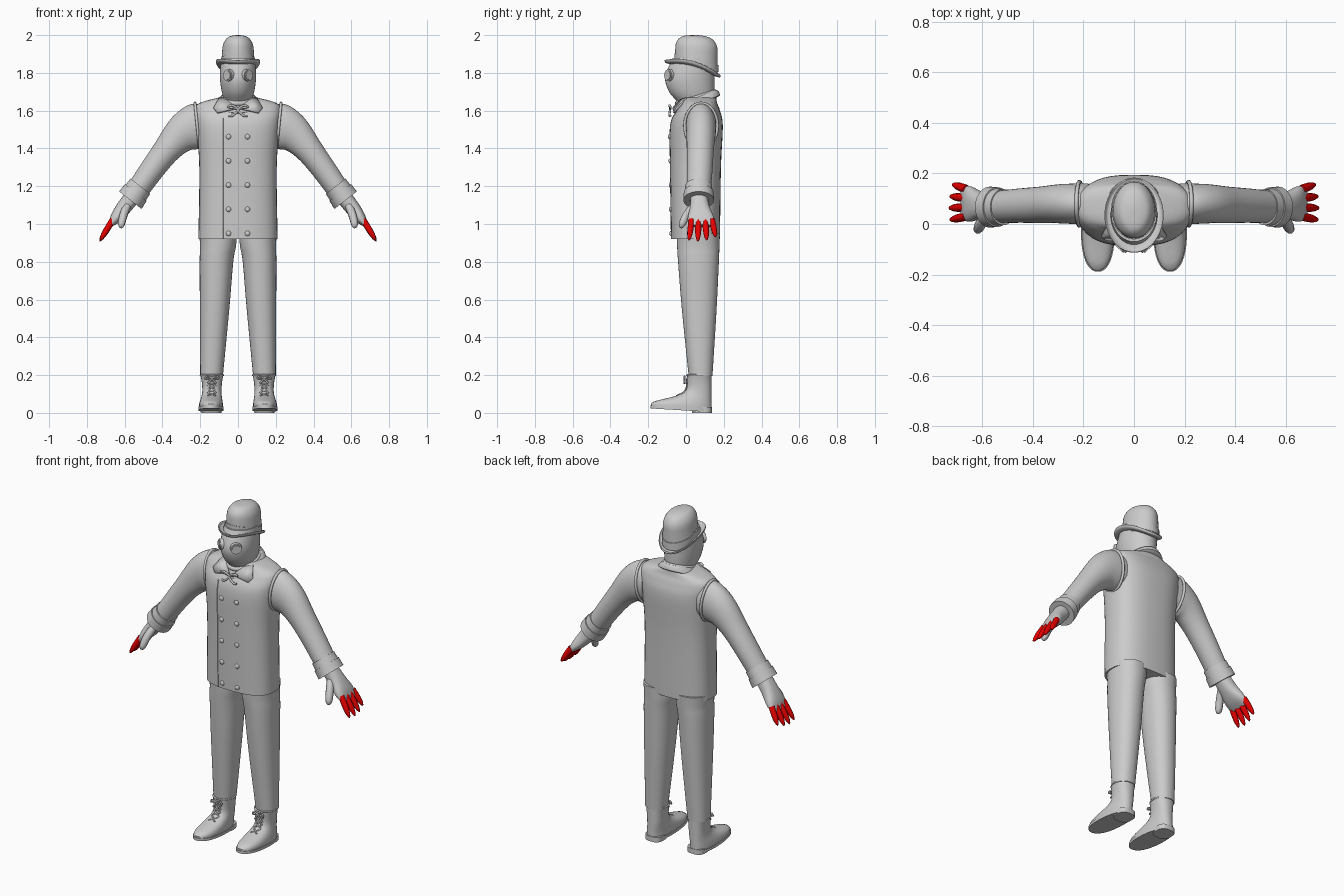
import bpy, bmesh, math
from mathutils import Vector

if "Cube" in bpy.data.objects:
    bpy.data.objects.remove(bpy.data.objects["Cube"])


def material(name, red, green, blue):
    mat = bpy.data.materials.new(name)
    mat.use_nodes = True
    mat.diffuse_color = (red, green, blue, 1)
    mat.node_tree.nodes["Principled BSDF"].inputs["Base Color"].default_value = mat.diffuse_color
    return mat


GREY = material("cloth grey", .6, .6, .6)
RED = material("finger red", .8, 0, 0)


def smooth(points, steps=4):
    """Catmull-Rom interpolation of equal-length tuples."""
    padded = [points[0], *points, points[-1]]
    result = []
    for before, start, end, after in zip(padded, padded[1:], padded[2:], padded[3:]):
        for k in range(steps):
            t = k / steps
            result.append(tuple(
                b + t / 2 * (c - a + t * (2 * a - 5 * b + 4 * c - d + t * (3 * (b - c) + d - a)))
                for a, b, c, d in zip(before, start, end, after)))
    return result + [tuple(points[-1])]


def power(value, exponent):
    return math.copysign(abs(value) ** exponent, value)


def angles(count):
    return [2 * math.pi * i / count for i in range(count)]


def finish(name, bm, mirror=False):
    bmesh.ops.recalc_face_normals(bm, faces=bm.faces[:])
    mesh = bpy.data.meshes.new(name)
    bm.to_mesh(mesh)
    bm.free()
    part = bpy.data.objects.new(name, mesh)
    bpy.context.collection.objects.link(part)
    mesh.materials.append(GREY)
    bpy.ops.object.select_all(action='DESELECT')
    part.select_set(True)
    bpy.context.view_layer.objects.active = part
    bpy.ops.object.shade_smooth_by_angle(angle=math.radians(40))
    if mirror:
        part.modifiers.new("mirror", 'MIRROR')
    return part


def ring(x, y, z, wide, deep, tilt=0, slope=0):
    return x, y, z, wide, deep, tilt, slope


def loft(name, rings, squareness=2, mirror=False, steps=4, bend=0):
    """Skin a stack of rounded outlines and cap both ends."""
    bm = bmesh.new()
    rows = []
    for x, y, z, wide, deep, tilt, slope in smooth(rings, steps):
        row = []
        for angle in angles(40):
            u = wide * power(math.cos(angle), 2 / squareness)
            v = deep * power(math.sin(angle), 2 / squareness)
            across = x + u * math.cos(math.radians(tilt))
            up = z + u * math.sin(math.radians(tilt)) + slope * v + bend * across ** 2
            row.append(bm.verts.new((across, y + v, up)))
        rows.append(row)
    for low, high in zip(rows, rows[1:]):
        for i in range(len(low)):
            bm.faces.new((low[i - 1], low[i], high[i], high[i - 1]))
    bm.faces.new(rows[0])
    bm.faces.new(rows[-1])
    return finish(name, bm, mirror)


def cord(name, paths, radius, mat=GREY, pointed=False, closed=False):
    """Round tubes along smoothed paths, with optional rounded tips."""
    curve = bpy.data.curves.new(name, 'CURVE')
    curve.dimensions = '3D'
    curve.bevel_depth, curve.bevel_resolution, curve.use_fill_caps = radius, 2, True
    for path in paths:
        points = smooth(path, 1 if closed else 4)
        spline = curve.splines.new('POLY')
        spline.points.add(len(points) - 1)
        for i, (target, point) in enumerate(zip(spline.points, points)):
            target.co = (*point, 1)
            if pointed:
                target.radius = 1.05 - (i / (len(points) - 1)) ** 5
        spline.use_cyclic_u = closed
    curve.materials.append(mat)
    bpy.context.collection.objects.link(bpy.data.objects.new(name, curve))


def both(path):
    return [[(side * x, y, z) for x, y, z in path] for side in (1, -1)]


def loop(centre, first, second):
    """Closed ellipse spanned by two half-axes."""
    return [tuple(Vector(centre) + Vector(first) * math.cos(a) + Vector(second) * math.sin(a))
            for a in angles(32)]


# Jacket body
SQUARE = 2.6
jacket = [ring(0, .05, .92, .21, .13), ring(0, .05, 1.3, .205, .135),
          ring(0, .055, 1.52, .222, .14), ring(0, .065, 1.6, .23, .115),
          ring(0, .07, 1.64, .205, .095), ring(0, .07, 1.67, .1, .09)]
loft("jacket", jacket, SQUARE)


def jacket_front(x, z):
    """Point on the front of the jacket."""
    _, y, _, wide, deep, _, _ = min(smooth(jacket, 20), key=lambda r: abs(r[2] - z))
    return x, y - deep * (1 - abs(x / wide) ** SQUARE) ** (1 / SQUARE), z


# Overlapping front edge and two columns of buttons
cord("jacket_front_edge", [[jacket_front(-.08, .92 + .04 * i) for i in range(17)]], .003)
bm = bmesh.new()
for row in range(5):
    for x in (-.05, .05):
        button = bmesh.ops.create_uvsphere(bm, u_segments=14, v_segments=8, radius=.014)["verts"]
        bmesh.ops.scale(bm, vec=(1, .6, 1), verts=button)
        bmesh.ops.translate(bm, vec=jacket_front(x, .95 + .128 * row), verts=button)
finish("jacket_buttons", bm)

# Armhole seams
cord("armhole_seam", both(loop((.216, .08, 1.52), (0, .087, 0), (.012, 0, .12))), .008, closed=True)

# Sleeves
loft("sleeve", [ring(.18, .08, 1.52, .11, .08, 88), ring(.235, .08, 1.515, .12, .08, 82),
                ring(.3, .08, 1.48, .1, .077, 64), ring(.37, .076, 1.4, .075, .072, 42),
                ring(.45, .073, 1.295, .065, .068, 38), ring(.535, .068, 1.175, .06, .064, 38)],
     mirror=True)


def along_arm(start, end, sizes):
    """Rings square to the forearm from (position, half width, half depth)."""
    return [ring(*Vector(start).lerp(Vector(end), t), wide, deep, 38) for t, wide, deep in sizes]


# Turned cuffs with a step, and gloved hands
step = ((0, .055), (0, .066), (.45, .068), (.45, .073), (1, .075), (1, .065))
loft("cuff", along_arm((.517, .067, 1.2), (.57, .067, 1.126), [(t, s, s * 1.08) for t, s in step]),
     mirror=True, steps=1)
loft("hand", along_arm((.555, .067, 1.15), (.68, .083, .99),
                       ((0, .042, .045), (.4, .04, .052), (.75, .03, .07), (1, .01, .065))),
     2.4, mirror=True)
cord("thumb", both([(.585, .045, 1.1), (.605, .005, 1.05), (.617, -.02, 1), (.617, -.025, .977)]),
     .021, pointed=True)

# Coloured fingers, fanned out and longest in the middle
for i, finger in enumerate(("index", "middle", "ring", "little")):
    reach = 1 - .05 * (i - 1) ** 2
    base = Vector((.663, .03 + .036 * i, 1.022))
    tip = base + Vector((.07 * reach, .011 * i - .014, -.115 * reach))
    cord(finger + "_finger", both([tuple(base.lerp(tip, k / 3)) for k in range(4)]),
         .016, RED, pointed=True)

# Trousers
loft("trouser_leg", [ring(.105, .065, .95, .1, .115), ring(.106, .065, .88, .095, .112),
                     ring(.114, .066, .8, .089, .108), ring(.124, .07, .55, .078, .092),
                     ring(.14, .077, .195, .06, .063)], 2.2, mirror=True)


# Boots: the toe bulge fades out with height
HEEL = .135


def toe(z):
    return math.exp(-(max(z - .04, 0) / .045) ** 2)


def boot_front(z):
    return .005 - .19 * toe(z)


boot = []
for i in range(19):
    z = .02 + .01 * i
    flare = .012 * (i / 18) ** 4
    boot.append(ring(.138 + .005 * toe(z), (boot_front(z) + HEEL) / 2, z,
                     .049 + .014 * toe(z) + flare, (HEEL - boot_front(z)) / 2, 0, -.05 * toe(z)))
loft("boot", boot, 2.3, mirror=True, steps=1)
loft("boot_sole", [ring(.143, -.026, z, .067, .163, 0, -.06) for z in (.014, .03)],
     2.3, mirror=True, steps=1)
loft("boot_heel", [ring(.14, .084, z, .052, .053) for z in (0, .03)], 2.8, mirror=True, steps=1)
cord("boot_collar", both(loop((.138, .07, .2), (.06, 0, 0), (0, .064, 0))), .005, closed=True)

# Criss-cross laces with a bow on each boot
laces = []
for side in (1, -1):
    heights = [.09 + .018 * i for i in range(6)]
    laces += both([(.139 + side * .02 * (-1) ** i, boot_front(z), z) for i, z in enumerate(heights)])
    laces += both([(.138 + side * out, -.008, .185 + rise)
                   for out, rise in ((0, 0), (.025, .01), (.035, -.005), (0, 0), (.022, -.03))])
cord("boot_laces", laces, .0045)

# Hooded head with round eyepieces
loft("head", [ring(0, .06, 1.58, .06, .075), ring(0, .052, 1.64, .068, .092),
              ring(0, .03, 1.7, .086, .12), ring(0, .02, 1.78, .096, .13),
              ring(0, .04, 1.88, .09, .11)])
bm = bmesh.new()
facing = Vector((.7, -.8, 0))
for radius, thick in ((.034, .03), (.026, .04)):
    lens = bmesh.ops.create_cone(bm, cap_ends=True, segments=28, radius1=radius,
                                 radius2=radius * .9, depth=thick)["verts"]
    bmesh.ops.transform(bm, matrix=facing.to_track_quat('Z', 'Y').to_matrix().to_4x4(), verts=lens)
    bmesh.ops.translate(bm, vec=(.046, -.084, 1.787), verts=lens)
finish("eyepiece", bm, True)

# Round hat, tipped forward at the back, with a brim curling up at the sides
TIP = -.27
loft("hat_crown", [ring(0, .055, 1.825, .09, .112, 0, TIP), ring(0, .055, 1.9, .085, .112, 0, -.2),
                   ring(0, .057, 1.95, .079, .108, 0, -.12), ring(0, .057, 1.983, .06, .085, 0, -.08),
                   ring(0, .055, 1.996, .034, .05, 0, -.05), ring(0, .055, 2, .004, .006)])
loft("hat_band", [ring(0, .055, z, .091, .116, 0, TIP) for z in (1.835, 1.872)], steps=1)
brim = ((.085, .825), (.105, .822), (.114, .829), (.117, .824), (.11, .814), (.08, .816))
loft("hat_brim", [ring(0, .035, 1 + height, size, size * 1.27, 0, TIP) for size, height in brim],
     bend=2.6)

# Folded collar with pointed flaps
loft("collar", [ring(0, .06, 1.62, .07, .095, 0, .3), ring(0, .06, 1.668, .078, .1, 0, .34),
                ring(0, .058, 1.668, .092, .11, 0, .36), ring(0, .056, 1.635, .118, .124, 0, .38),
                ring(0, .058, 1.63, .09, .1, 0, .38)], steps=3)
bm = bmesh.new()
corners = ((.012, -.073, 1.615), (.11, -.066, 1.592), (.13, -.052, 1.617), (.1, 0, 1.67), (.06, -.03, 1.66))
bm.faces.new([bm.verts.new(corner) for corner in corners])
finish("collar_flap", bm, True).modifiers.new("thickness", 'SOLIDIFY').thickness = .012

# Neck scarf and tied bow
cord("neck_scarf", [loop((0, .055, 1.668), (.076, 0, 0), (0, .1, .03))], .014, closed=True)
cord("neck_bow", both([(0, -.083, 1.61), (.03, -.088, 1.628), (.052, -.083, 1.62),
                       (0, -.084, 1.607), (.028, -.088, 1.575), (.048, -.082, 1.572)]), .006)
